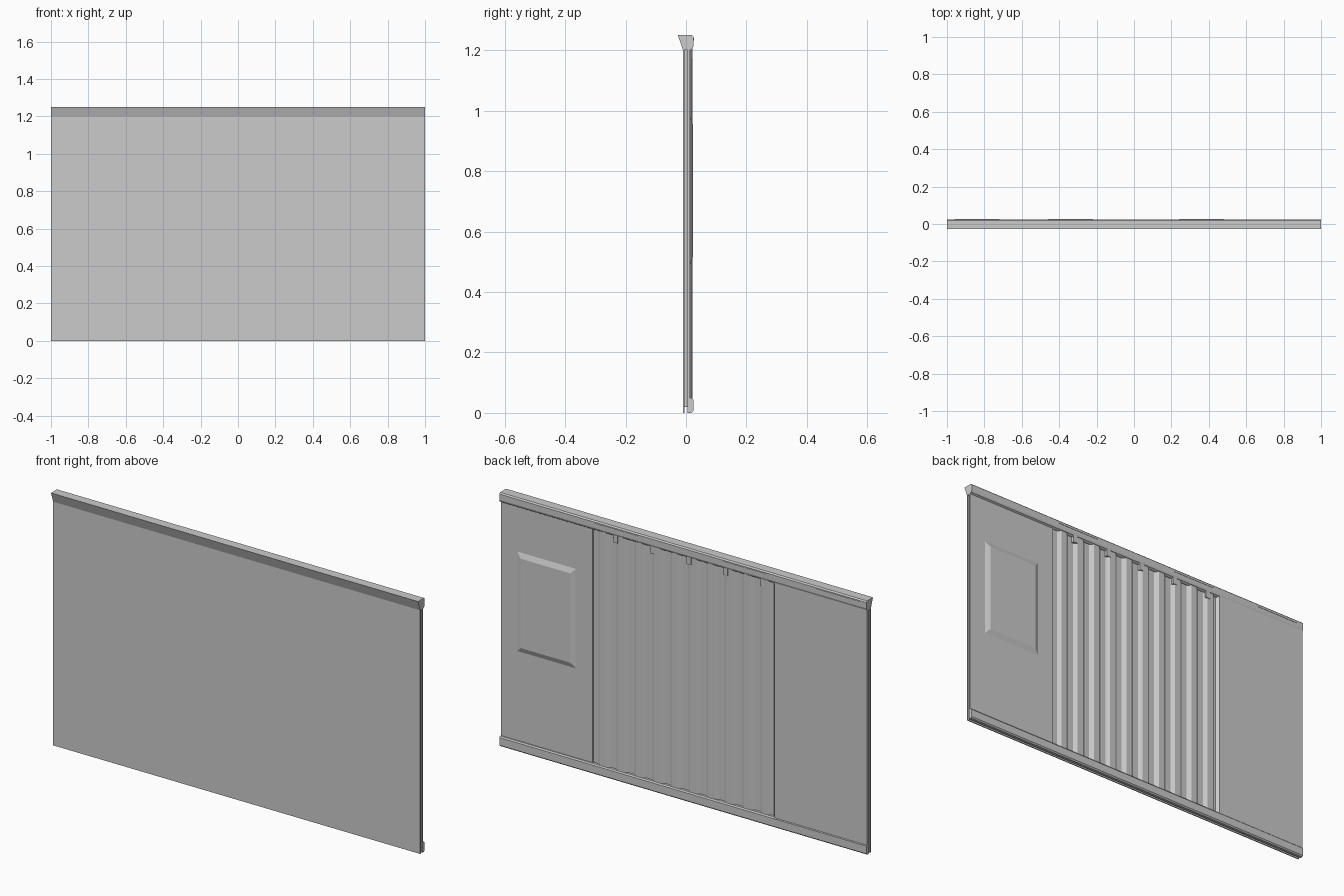
import bpy, bmesh
from mathutils import Vector

if "Cube" in bpy.data.objects:
    bpy.data.objects.remove(bpy.data.objects["Cube"])


def build(name, bm):
    bmesh.ops.recalc_face_normals(bm, faces=bm.faces)
    me = bpy.data.meshes.new(name)
    bm.to_mesh(me)
    bm.free()
    ob = bpy.data.objects.new(name, me)
    bpy.context.collection.objects.link(ob)
    return ob


def prism(name, pts, direction):
    """Extrude a closed loop of 3D points along a direction."""
    bm = bmesh.new()
    face = bm.faces.new([bm.verts.new(p) for p in pts])
    res = bmesh.ops.extrude_face_region(bm, geom=[face], use_keep_orig=True)
    verts = [g for g in res["geom"] if isinstance(g, bmesh.types.BMVert)]
    bmesh.ops.translate(bm, verts=verts, vec=Vector(direction))
    return build(name, bm)


def box(name, x0, x1, y0, y1, z0, z1):
    pts = [(x0, y0, z0), (x1, y0, z0), (x1, y1, z0), (x0, y1, z0)]
    return prism(name, pts, (0, 0, z1 - z0))


def rail(name, profile):
    return prism(name, [(-1, y, z) for y, z in profile], (2, 0, 0))


H = 1.25
PANEL, VALLEY, PEAK, FLUSH = 0.013, 0.007, 0.019, 0.021

# flat outer skin and recessed core, leaving open grooves at ends and bottom
box("front_skin", -1, 1, -0.01, -0.005, 0, 1.205)
box("core", -0.985, 0.985, -0.005, 0.006, 0.02, 1.21)

# top rail with flared front, bottom rail with eased corners
rail("top_rail", [(-0.01, 1.2), (-0.027, H), (0.019, H), (0.025, 1.244),
                  (0.025, 1.215), (0.021, 1.205), (0.013, 1.2)])
rail("bottom_rail", [(0.005, 0), (0.018, 0), (0.024, 0.006),
                     (0.024, 0.044), (0.019, 0.05), (0.005, 0.05)])

# inner panel: plain bay, ten ribs, flush bay
outline = [(1, 0.005), (1, PANEL), (0.5, PANEL), (0.498, VALLEY)]
pitch = 0.098
for i in range(10):
    x = 0.472 - i * pitch
    outline += [(x, VALLEY), (x - 0.018, PEAK),
                (x - 0.05, PEAK), (x - 0.068, VALLEY)]
outline += [(-0.485, VALLEY), (-0.497, FLUSH), (-1, FLUSH), (-1, 0.005)]
prism("ribbed_panel", [(x, y, 0.03) for x, y in outline], (0, 0, 1.185))

# raised plate with bevelled border
bm = bmesh.new()
rings = []
for y, inset in ((PANEL - 0.002, 0.0), (PANEL, 0.0), (0.023, 0.025)):
    x0, x1, z0, z1 = 0.59 + inset, 0.91 - inset, 0.49 + inset, 0.98 - inset
    rings.append([bm.verts.new((x, y, z)) for x, z in
                  ((x0, z0), (x1, z0), (x1, z1), (x0, z1))])
for a, b in zip(rings, rings[1:]):
    for k in range(4):
        bm.faces.new((a[k], a[(k + 1) % 4], b[(k + 1) % 4], b[k]))
bm.faces.new(rings[-1])
bm.faces.new(rings[0])
build("raised_plate", bm)

# small hooks hanging under the top rail
for i in range(5):
    x = 0.37 - 0.2 * i
    box(f"hook_{i + 1}", x - 0.012, x + 0.012, 0.006, 0.021, 1.17, 1.206)

# thin strips along the back of the top rail
for i, x in enumerate((0.36, -0.34, -0.84)):
    box(f"rail_strip_{i + 1}", x - 0.12, x + 0.12, 0.02, 0.0265, 1.232, 1.24)
